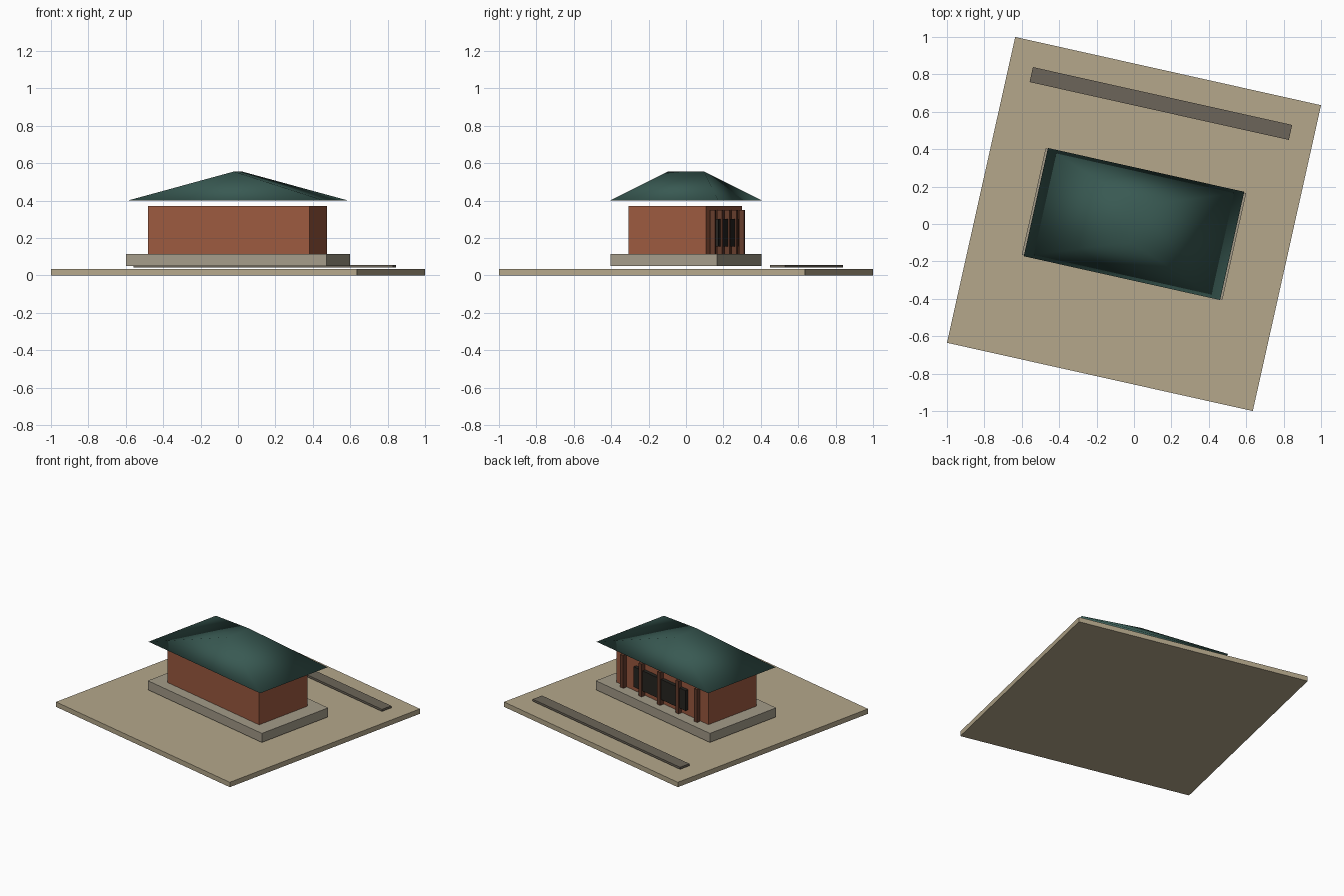
import bpy, math
from mathutils import Matrix

if "Cube" in bpy.data.objects:
    bpy.data.objects.remove(bpy.data.objects["Cube"])

# The whole site is turned clockwise by this angle
ROT = Matrix.Rotation(math.radians(-12.58), 4, 'Z')


def material(name, rgb):
    m = bpy.data.materials.new(name)
    m.diffuse_color = (*rgb, 1)
    m.use_nodes = True
    m.node_tree.nodes["Principled BSDF"].inputs["Base Color"].default_value = m.diffuse_color
    return m


def add_mesh(name, verts, faces, mat):
    me = bpy.data.meshes.new(name)
    me.from_pydata(verts, [], faces)
    me.transform(ROT)
    me.update()
    me.materials.append(mat)
    ob = bpy.data.objects.new(name, me)
    bpy.context.collection.objects.link(ob)
    return ob


def box(name, u, v, half_u, half_v, z0, z1, mat):
    ring = [(-1, -1), (1, -1), (1, 1), (-1, 1)]
    verts = [(u + a * half_u, v + b * half_v, z) for z in (z0, z1) for a, b in ring]
    faces = [(3, 2, 1, 0), (4, 5, 6, 7)]
    faces += [(i, (i + 1) % 4, (i + 1) % 4 + 4, i + 4) for i in range(4)]
    return add_mesh(name, verts, faces, mat)


sand = material("sand", (0.46, 0.39, 0.26))
stone = material("stone", (0.37, 0.33, 0.25))
brick = material("brick_red", (0.33, 0.10, 0.05))
tile = material("green_tile", (0.04, 0.10, 0.085))
paving = material("paving", (0.15, 0.13, 0.10))
wood = material("wood", (0.13, 0.045, 0.025))
dark = material("dark_panel", (0.02, 0.018, 0.015))

# Ground, path and platform (the last two float slightly)
box("ground_slab", 0, 0, 0.8376, 0.8376, 0, 0.035, sand)
box("path_strip", 0, 0.66, 0.71, 0.041, 0.041, 0.056, paving)
box("platform", 0, 0, 0.5495, 0.292, 0.05, 0.115, stone)

# Hall walls
box("hall_walls", -0.002, -0.004, 0.442, 0.212, 0.115, 0.37, brick)

# Rear colonnade and the dark doorway panel behind it
for i in range(5):
    box(f"column_{i + 1}", (i - 2) * 0.178, 0.227, 0.014, 0.014, 0.115, 0.35, wood)
box("doorway_panel", 0, 0.221, 0.25, 0.012, 0.155, 0.30, dark)

# Hipped roof with a short ridge running front to back, smooth shaded
a, b, r, z0, z1 = 0.5375, 0.2965, 0.099, 0.40, 0.555
verts = [(-a, -b, z0), (a, -b, z0), (a, b, z0), (-a, b, z0), (0, -r, z1), (0, r, z1)]
faces = [(3, 2, 1, 0), (0, 1, 4), (1, 2, 5, 4), (2, 3, 5), (3, 0, 4, 5)]
roof = add_mesh("hipped_roof", verts, faces, tile)
for p in roof.data.polygons:
    p.use_smooth = True
